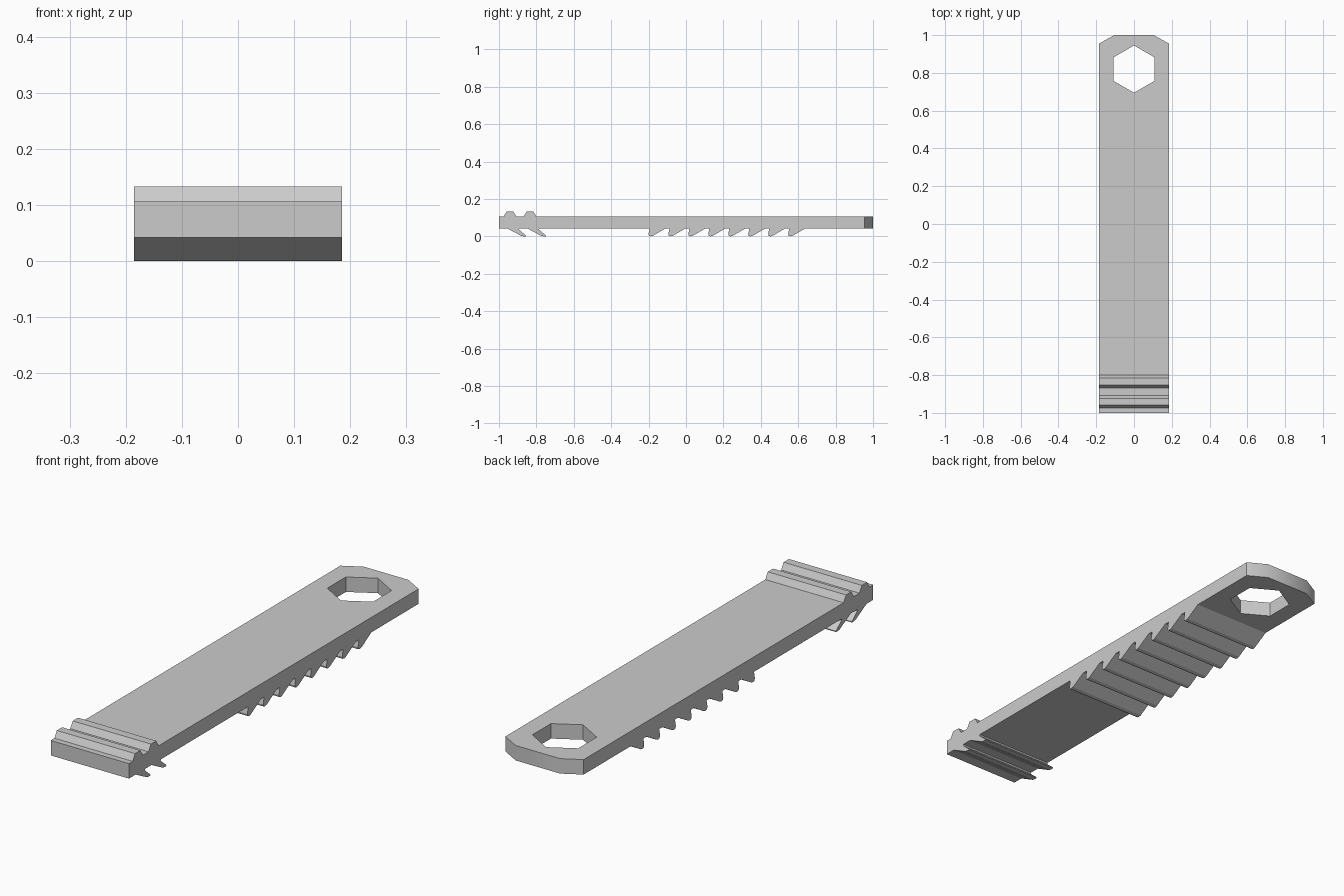
import bpy, bmesh
from math import pi
from mathutils import Vector

if "Cube" in bpy.data.objects:
    bpy.data.objects.remove(bpy.data.objects["Cube"])

HALF_W, BOTTOM, TOP, CREST = 0.185, 0.042, 0.106, 0.133

grey = bpy.data.materials.new("plain grey")
grey.use_nodes = True
grey.diffuse_color = (0.6, 0.6, 0.6, 1)
grey.node_tree.nodes["Principled BSDF"].inputs["Base Color"].default_value = grey.diffuse_color

# Side profile as (y, z), running along the underside and back over the top
profile = [(-1, BOTTOM)]

# Two barbs under the front end, leaning back
for y in (-0.955, -0.848):
    profile += [(y, BOTTOM), (y + 0.075, 0.002), (y + 0.085, 0), (y + 0.099, 0),
                (y + 0.1, 0.004), (y + 0.062, 0.036), (y + 0.064, BOTTOM)]

# Row of eight saw teeth with blunt tips, leaning forward
PITCH = 0.1067
for i in range(8):
    y = -0.195 + i * PITCH
    profile += [(y, BOTTOM), (y - 0.006, 0.012), (y - 0.003, 0.003),
                (y + 0.006, 0), (y + 0.018, 0.003), (y + 0.085, BOTTOM)]

profile += [(1, BOTTOM), (1, TOP)]

# Two grip ridges on the top of the front end
for y in (-0.8, -0.907):
    profile += [(y, TOP), (y - 0.016, CREST), (y - 0.052, CREST), (y - 0.068, TOP)]
profile.append((-1, TOP))

# Extrude the profile across the width
bm = bmesh.new()
face = bm.faces.new([bm.verts.new((-HALF_W, y, z)) for y, z in profile])
new = bmesh.ops.extrude_face_region(bm, geom=[face])["geom"]
bmesh.ops.translate(bm, vec=(2 * HALF_W, 0, 0),
                    verts=[g for g in new if isinstance(g, bmesh.types.BMVert)])

# Clip both back corners
for side in (-1, 1):
    cut = bmesh.ops.bisect_plane(
        bm, geom=bm.verts[:] + bm.edges[:] + bm.faces[:],
        plane_co=(side * HALF_W, 0.955, 0), plane_no=(side * 0.045, 0.08, 0),
        clear_outer=True)["geom_cut"]
    bmesh.ops.contextual_create(bm, geom=[g for g in cut if isinstance(g, bmesh.types.BMEdge)])
bmesh.ops.recalc_face_normals(bm, faces=bm.faces[:])

mesh = bpy.data.meshes.new("toothed_strap")
bm.to_mesh(mesh)
bm.free()
mesh.materials.append(grey)
strap = bpy.data.objects.new("toothed_strap", mesh)
bpy.context.collection.objects.link(strap)

# Hexagonal hole near the back end
bpy.ops.mesh.primitive_cylinder_add(vertices=6, radius=0.125, depth=0.4, location=(0, 0.82, 0.07))
cutter = bpy.context.object
cutter.name = "hole_cutter"
cutter.hide_render = True
cutter.data.materials.append(grey)
hole = strap.modifiers.new("hole", "BOOLEAN")
hole.operation, hole.object, hole.solver = "DIFFERENCE", cutter, "EXACT"
bpy.ops.object.select_all(action="DESELECT")
strap.select_set(True)
bpy.context.view_layer.objects.active = strap
bpy.ops.object.modifier_apply(modifier="hole")
bpy.data.objects.remove(cutter)

# Soft shading around the clipped back end only
for poly in strap.data.polygons:
    poly.use_smooth = poly.normal.y > 0.8 and poly.center.y > 0.95
